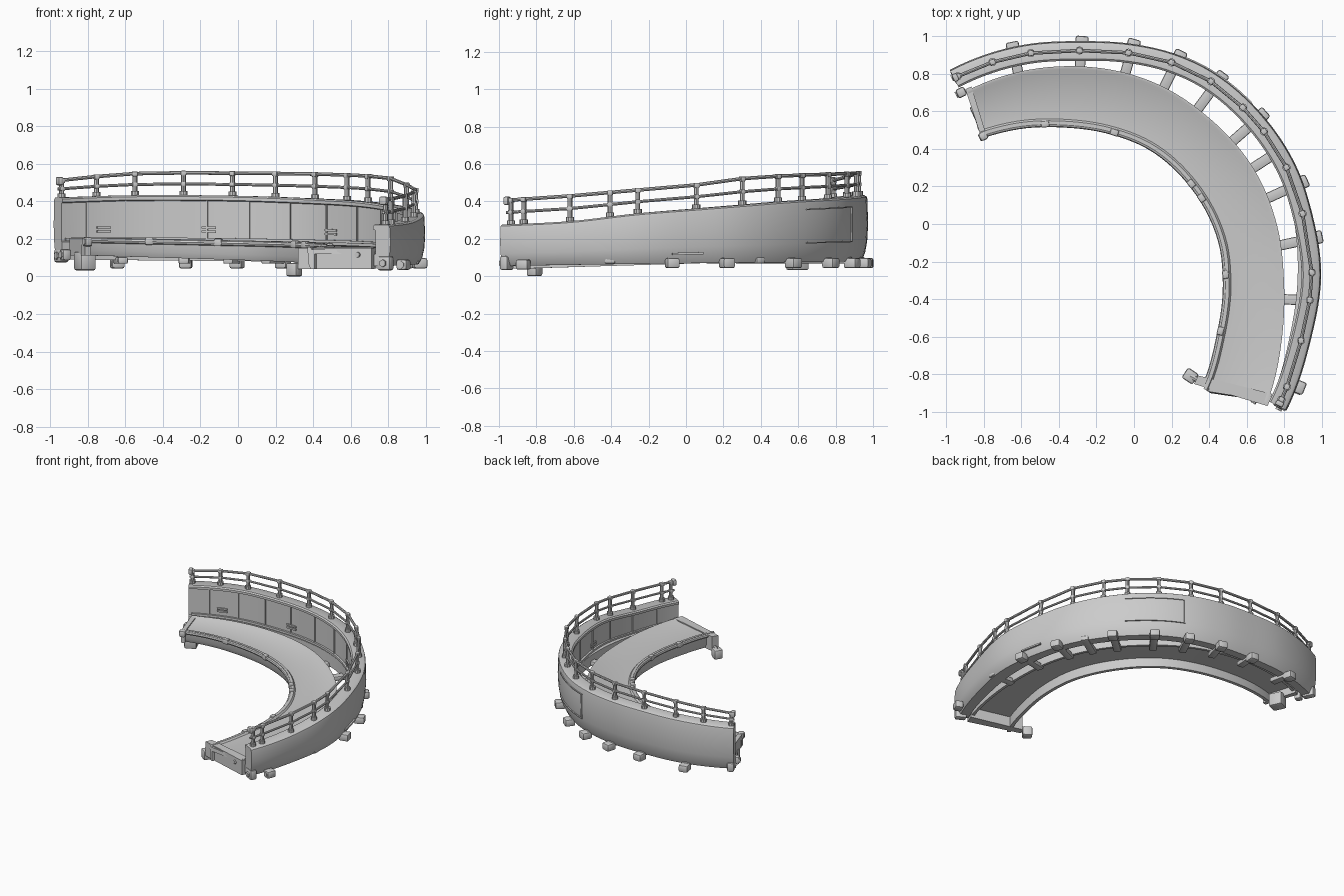
import bpy, bmesh, math
from mathutils import Vector, Matrix

if "Cube" in bpy.data.objects:
    bpy.data.objects.remove(bpy.data.objects["Cube"])

CX, CY = -0.38, -0.36          # centre of the bend; everything is laid out by angle and radius
A0, A1 = -28.0, 117.0          # low end, high end


def table(pts):
    """Smooth interpolation through (angle, value) pairs."""
    def f(a):
        if a <= pts[0][0]:
            return pts[0][1]
        for i in range(len(pts) - 1):
            (a0, v0), (a1, v1) = pts[i], pts[i + 1]
            if a <= a1:
                p, n = pts[max(i - 1, 0)], pts[min(i + 2, len(pts) - 1)]
                m0 = (v1 - p[1]) / (a1 - p[0]) * (a1 - a0)
                m1 = (n[1] - v0) / (n[0] - a0) * (a1 - a0)
                t = (a - a0) / (a1 - a0)
                return ((2*t**3 - 3*t*t + 1) * v0 + (t**3 - 2*t*t + t) * m0
                        + (3*t*t - 2*t**3) * v1 + (t**3 - t*t) * m1)
        return pts[-1][1]
    return f


wall_r = table([(-28, 1.30), (-11.6, 1.296), (4, 1.33), (17, 1.342), (28, 1.362), (40, 1.37),
                (55, 1.37), (65, 1.35), (75, 1.318), (86, 1.287), (98, 1.281), (117, 1.275)])
wall_top = table([(-28, .275), (-11, .295), (4, .335), (17, .36), (28, .38), (40, .4),
                  (55, .415), (75, .43), (98, .432), (117, .42)])
wall_bot = table([(-28, .055), (20, .07), (117, .09)])
foot_in = table([(-28, .05), (-10, .065), (4, .075), (20, .05), (40, .05), (117, .045)])
rail_z = table([(-28, .405), (-11, .43), (4, .46), (17, .485), (28, .52), (45, .54),
                (75, .55), (98, .547), (117, .51)])
deck_out = table([(-28.6, 1.24), (-12, 1.194), (3, 1.18), (17, 1.195), (33, 1.21), (50, 1.21),
                  (67, 1.215), (90, 1.2), (115, 1.185)])
deck_in = table([(-34, .91), (-16, .868), (3, .87), (17, .885), (40, .894), (58, .9),
                 (75, .89), (90, .89), (107, .915), (117, .935)])
deck_z = table([(-34, .148), (40, .175), (117, .2)])
skirt_z = table([(-34, .04), (40, .075), (117, .112)])


def pos(a, r, z):
    t = math.radians(a)
    return Vector((CX + r * math.cos(t), CY + r * math.sin(t), z))


def finish(bm, name):
    bmesh.ops.recalc_face_normals(bm, faces=bm.faces)
    me = bpy.data.meshes.new(name)
    bm.to_mesh(me)
    bm.free()
    ob = bpy.data.objects.new(name, me)
    bpy.context.collection.objects.link(ob)
    return ob


def sweep(name, section, angles):
    """Closed section(angle) -> [(angle, radius, z)] lofted along the bend with capped ends."""
    bm = bmesh.new()
    rings = [[bm.verts.new(pos(*p)) for p in section(a)] for a in angles]
    n = len(rings[0])
    for r0, r1 in zip(rings, rings[1:]):
        for i in range(n):
            bm.faces.new((r0[i], r0[(i + 1) % n], r1[(i + 1) % n], r1[i]))
    bm.faces.new(rings[0])
    bm.faces.new(rings[-1][::-1])
    return finish(bm, name)


def span(a0, a1, n):
    return [a0 + (a1 - a0) * i / n for i in range(n + 1)]


def box(name, a, r, z, size, bevel=.008):
    """Bevelled box: size = radial, tangential, vertical."""
    bm = bmesh.new()
    bmesh.ops.create_cube(bm, size=1)
    bmesh.ops.scale(bm, vec=size, verts=bm.verts)
    bmesh.ops.bevel(bm, geom=bm.edges[:], offset=bevel, segments=2, affect='EDGES', profile=.5)
    bm.transform(Matrix.Translation(pos(a, r, z)) @ Matrix.Rotation(math.radians(a), 4, 'Z'))
    return finish(bm, name)


def rod(name, p0, p1, rad, seg=8):
    d = p1 - p0
    bm = bmesh.new()
    bmesh.ops.create_cone(bm, cap_ends=True, segments=seg, radius1=rad, radius2=rad, depth=d.length)
    bm.transform(Matrix.Translation((p0 + p1) / 2) @ d.to_track_quat('Z', 'Y').to_matrix().to_4x4())
    return finish(bm, name)


def strip(name, angles, offset, z0, z1, thick):
    """Thin curved plate lying against the wall."""
    def sec(a):
        r = wall_r(a) + offset
        b, h = wall_bot(a), wall_top(a) - wall_bot(a)
        return [(a, r - thick, b + h*z0), (a, r + thick, b + h*z0),
                (a, r + thick, b + h*z1), (a, r - thick, b + h*z1)]
    return sweep(name, sec, angles)


# Tall outer wall with rounded cap, tucked-in foot and inner foot ledge
def wall_section(a):
    r, b, t = wall_r(a), wall_bot(a), wall_top(a)
    h, f = t - b, foot_in(a)
    return [(a, r + o, z) for o, z in (
        (-f, b), (-f, b + h*.28), (-.04, b + h*.3), (-.04, t - .03), (-.055, t - .025), (-.055, t - .008),
        (-.045, t), (.03, t), (.043, t - .008), (.046, t - .02), (.05, b + h*.55), (.045, b + h*.3),
        (.034, b + h*.12), (.015, b))]


sweep("outer_wall", wall_section, span(A0, A1, 64))


# Hollow deck: thin floor with hanging skirts on both edges; ends are slightly skewed
def deck_section(t):
    ai, ao = -34.5 + t * 152, -28.6 + t * 144
    ri, ro, z, s = deck_in(ai), deck_out(ao), deck_z(ai), skirt_z(ai)
    return [(ai, ri, z + .008), (ai, ri + .018, z + .008), (ai, ri + .028, z - .004), (ao, ro - .03, z - .004),
            (ao, ro - .015, z + .006), (ao, ro, z + .006), (ao, ro, s + .02), (ao, ro - .02, s + .02),
            (ao, ro - .025, z - .03), (ai, ri + .045, z - .03), (ai, ri + .045, s), (ai, ri + .02, s),
            (ai, ri + .005, s + .03)]


sweep("deck", deck_section, span(0, 1, 60))


# Solid end plates closing the deck
def plate(name, t0, t1, grow):
    def sec(t):
        ai, ao = -34.5 + t * 152, -28.6 + t * 144
        z, s = deck_z(ai), skirt_z(ai)
        return [(ai, deck_in(ai) - grow, s), (ao, deck_out(ao) + .01, s),
                (ao, deck_out(ao) + .01, z + .004), (ai, deck_in(ai) - grow, z + .004)]
    return sweep(name, sec, [t0, t1])


plate("low_end_plate", -.004, .018, .055)
plate("high_end_plate", .99, 1.002, .005)
rod("end_plate_bolt", pos(-29.5, 1.175, .115), pos(-30.4, 1.175, .115), .015)


# Round curb pipe along the inner edge, with clamps
def tube(name, fr, fz, rad, angles, n=8):
    return sweep(name, lambda a: [(a, fr(a) + rad * math.cos(2*math.pi*i/n),
                                   fz(a) + rad * math.sin(2*math.pi*i/n)) for i in range(n)], angles)


tube("inner_curb_pipe", lambda a: deck_in(a) - .002, lambda a: deck_z(a) - .008, .014, span(-33, 117, 50))
for k, a in enumerate((-14, 6, 34, 40, 72, 96)):
    box(f"curb_clamp_{k}", a, deck_in(a), deck_z(a) - .005, (.035, .045, .04))

# Inner wall panels: seams, lower ledge and small vents
strip("inner_wall_ledge", span(A0 + 1, A1 - 1, 64), -.045, .3, .35, .01)
for k, a in enumerate(span(-20, 110, 13)):
    strip(f"inner_panel_seam_{k}", [a, a + .35], -.042, .35, .92, .005)
for k, a in enumerate((104, 78, 47, 8)):
    for j in range(2):
        strip(f"wall_vent_{k}_{j}", span(a, a + 3.5, 3), -.042, .43 + j*.06, .465 + j*.06, .008)

# Outer skin details: hatch frame and long lower trim
for z0 in (.3, .84):
    strip("hatch_frame_bar", span(45, 62, 16), .048, z0, z0 + .02, .006)
strip("hatch_frame_side", [62, 62.4], .048, .3, .86, .006)
strip("outer_trim", span(12, 19, 6), .042, .16, .2, .008)

# Guard rail: posts with collars, two rails running straight from post to post
posts = [-26.3, -23, -11.6, -2, 4.4, 18, 29, 38.5, 45.6, 54.8, 64.6, 74.6, 86, 97.6, 107, 116]
for k, a in enumerate(posts):
    r, t, top = wall_r(a), wall_top(a), rail_z(a)
    rod(f"rail_post_{k}", pos(a, r, t - .01), pos(a, r, top + .006), .013)
    rod(f"post_foot_{k}", pos(a, r, t - .005), pos(a, r, t + .022), .022, 10)
    box(f"rail_clamp_{k}", a, r, top - .002, (.03, .03, .026), .005)
    box(f"mid_clamp_{k}", a, r, t + (top - t) * .5, (.028, .028, .022), .004)
ends = [-27.5] + posts + [117]
tube("top_rail", wall_r, rail_z, .0095, ends)
tube("middle_rail", wall_r, lambda a: wall_top(a) + (rail_z(a) - wall_top(a)) * .5, .008, ends)
for a in (-27.3, 116.6):
    box("rail_end_knob", a, wall_r(a), rail_z(a) - .003, (.045, .03, .045), .01)

# Cross struts linking deck and wall, each with an outboard block
for k, a in enumerate((-2, 12, 24.5, 33, 41.5, 53.5, 63.6, 74, 85.6, 101.5)):
    r0, r1 = deck_out(a) - .03, wall_r(a) + .03
    box(f"cross_strut_{k}", a, (r0 + r1) / 2, .085, (r1 - r0, .055, .035))
    if a not in (-2, 33):
        box(f"outboard_block_{k}", a, wall_r(a) + .04, .07, (.075, .07, .055), .012)

# End fittings: coupling blocks and hex nuts
for name, a, r, z, size in (
        ("low_inner_foot", -33.5, .815, .036, (.07, .065, .072)),
        ("low_outer_coupler", -22, 1.36, .062, (.06, .07, .055)),
        ("low_wall_coupler", -27.2, 1.31, .07, (.08, .05, .075)),
        ("high_deck_foot", 114.5, 1.05, .082, (.1, .09, .1)),
        ("high_outer_coupler", 117, 1.19, .115, (.05, .05, .06)),
        ("high_wall_coupler", 116, 1.28, .11, (.09, .05, .07)),
        ("high_inner_curb_end", 117, .93, .185, (.045, .045, .05))):
    box(name, a, r, z, size, .012)
    if "foot" not in name:
        rod(name + "_nut", pos(a, r, z), pos(a + (-1.6 if a < 0 else 1.5), r, z), .02, 6)
rod("low_inner_foot_pin", pos(-33.5, .815, .06), pos(-33, .90, .07), .015)

# Smooth shading with kept edges
for ob in bpy.data.objects:
    ob.select_set(True)
    bpy.context.view_layer.objects.active = ob
bpy.ops.object.shade_smooth_by_angle(angle=math.radians(35))
